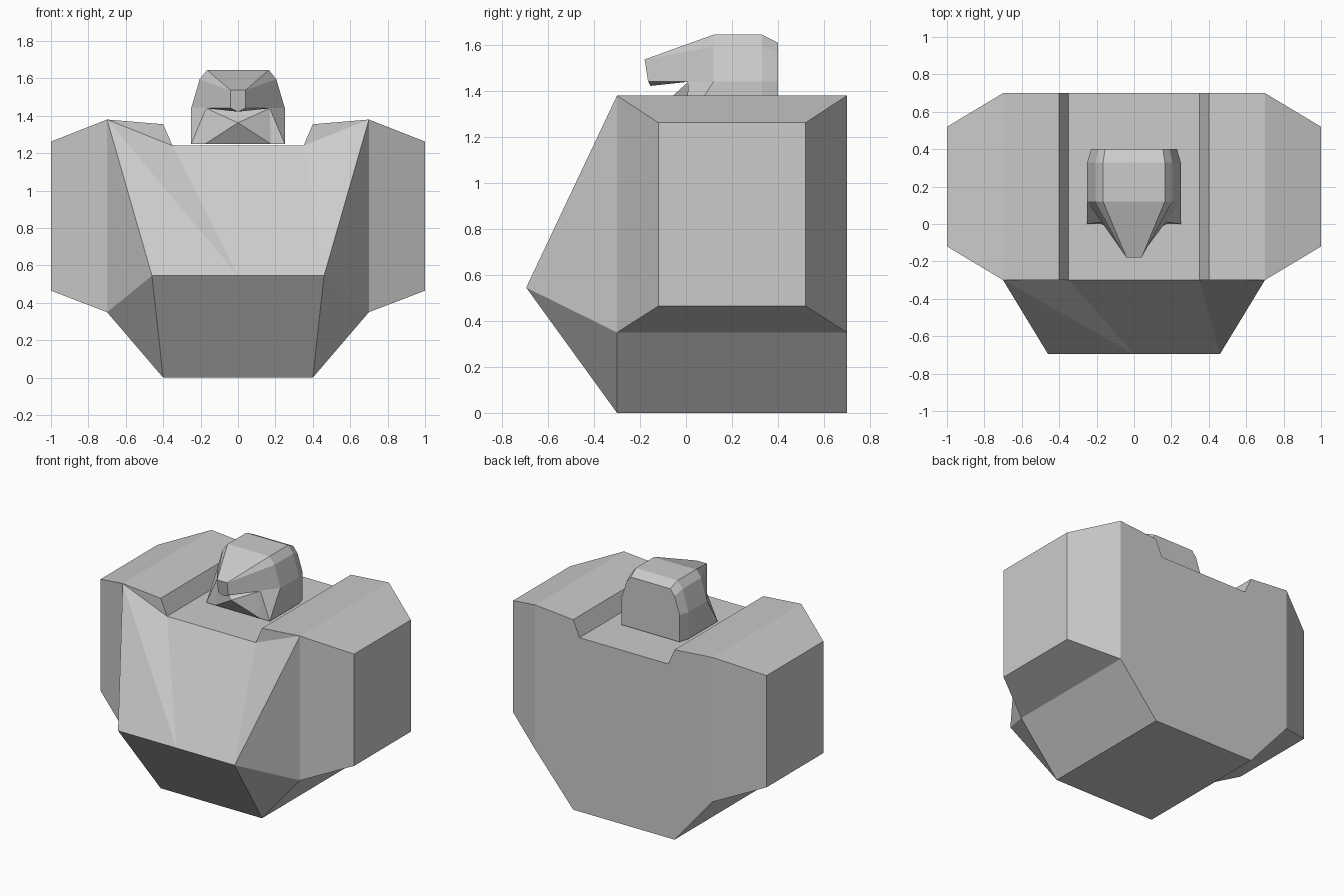
import bpy, bmesh

if "Cube" in bpy.data.objects:
    bpy.data.objects.remove(bpy.data.objects["Cube"])


def build(name, half_faces, centre_faces):
    """Mesh from faces on the +x half (mirrored across x = 0) plus full-width faces."""
    bm = bmesh.new()
    faces = list(centre_faces)
    for f in half_faces:
        faces += [f, [(-x, y, z) for x, y, z in reversed(f)]]
    for f in faces:
        bm.faces.new([bm.verts.new(p) for p in f])
    bmesh.ops.remove_doubles(bm, verts=bm.verts, dist=0.0005)
    bmesh.ops.recalc_face_normals(bm, faces=bm.faces)
    mesh = bpy.data.meshes.new(name)
    bm.to_mesh(mesh)
    bm.free()
    obj = bpy.data.objects.new(name, mesh)
    bpy.context.collection.objects.link(obj)
    return obj


def flip(p):
    return (-p[0], p[1], p[2])


def span(a, b):
    """Full-width quad between two points and their mirror images."""
    return [a, b, flip(b), flip(a)]


# Torso: one cross-section running from front to back
F, B = -0.3, 0.7
profile = [(0.4, 0), (0.7, 0.35), (0.7, 1.38), (0.4, 1.355), (0.35, 1.24)]
front = [(x, F, z) for x, z in profile]
back = [(x, B, z) for x, z in profile]
half = [[front[i], front[i + 1], back[i + 1], back[i]] for i in (0, 2, 3)]
centre = [span(front[0], back[0]), span(front[4], back[4]),
          back + [flip(p) for p in reversed(back)]]

# Shoulder: tapered block on each side
inner = [front[1], back[1], back[2], front[2]]
outer = [(1, -0.12, 0.465), (1, 0.52, 0.465), (1, 0.52, 1.262), (1, -0.12, 1.262)]
half.append(outer)
for i in range(4):
    j = (i + 1) % 4
    half.append([inner[i], inner[j], outer[j], outer[i]])

# Chest: slopes out to a ridge across the front
ridge, mid = (0.46, -0.695, 0.545), (0, -0.695, 0.545)
half += [[front[1], front[2], ridge],
         [front[0], front[1], ridge],
         [front[2], front[3], front[4]]]
centre += [[front[0], ridge, mid, flip(ridge), flip(front[0])],
           [front[2], front[4], ridge],
           [front[4], flip(front[4]), mid, ridge],
           [flip(front[2]), mid, flip(front[4])],
           [flip(front[2]), flip(ridge), mid]]
build("torso", half, centre)

# Head: helmet shell lofted through three sections
section = [(0.25, 1.25), (0.25, 1.442), (0.205, 1.595), (0.165, 1.645)]
rear = [(x, 0.4, z) for x, z in [(0.23, 1.25), (0.23, 1.442), (0.19, 1.565), (0.155, 1.61)]]
rings = [rear] + [[(x, y, z) for x, z in section] for y in (0.33, 0.12)]
half, centre = [], [rear + [flip(p) for p in reversed(rear)]]
for a, b in zip(rings, rings[1:]):
    for i in range(3):
        half.append([a[i], a[i + 1], b[i + 1], b[i]])
    centre += [span(a[3], b[3]), span(a[0], b[0])]

# Beak: pointed brow with a keel underneath
brow = rings[2]
tip_top, tip_low, keel = (0.04, -0.18, 1.537), (0.04, -0.165, 1.442), (0, -0.155, 1.422)
throat = (0.17, 0.01, 1.44)
half += [[brow[3], brow[2], tip_top],
         [brow[2], brow[1], tip_low, tip_top],
         [brow[1], throat, tip_low],
         [tip_low, throat, keel]]
centre += [span(brow[3], tip_top),
           [tip_top, tip_low, keel, flip(tip_low), flip(tip_top)],
           [throat, flip(throat), keel]]

# Cheeks and pointed chin
cheek, jaw, chin = (0.25, 0.0, 1.25), (0.175, 0.0, 1.25), (0, -0.075, 1.363)
half += [[brow[0], brow[1], cheek],
         [brow[1], throat, cheek],
         [throat, jaw, cheek],
         [throat, chin, jaw]]
centre += [[throat, flip(throat), chin],
           [jaw, chin, flip(jaw)],
           [brow[0], cheek, jaw, flip(jaw), flip(cheek), flip(brow[0])]]
build("head", half, centre)
